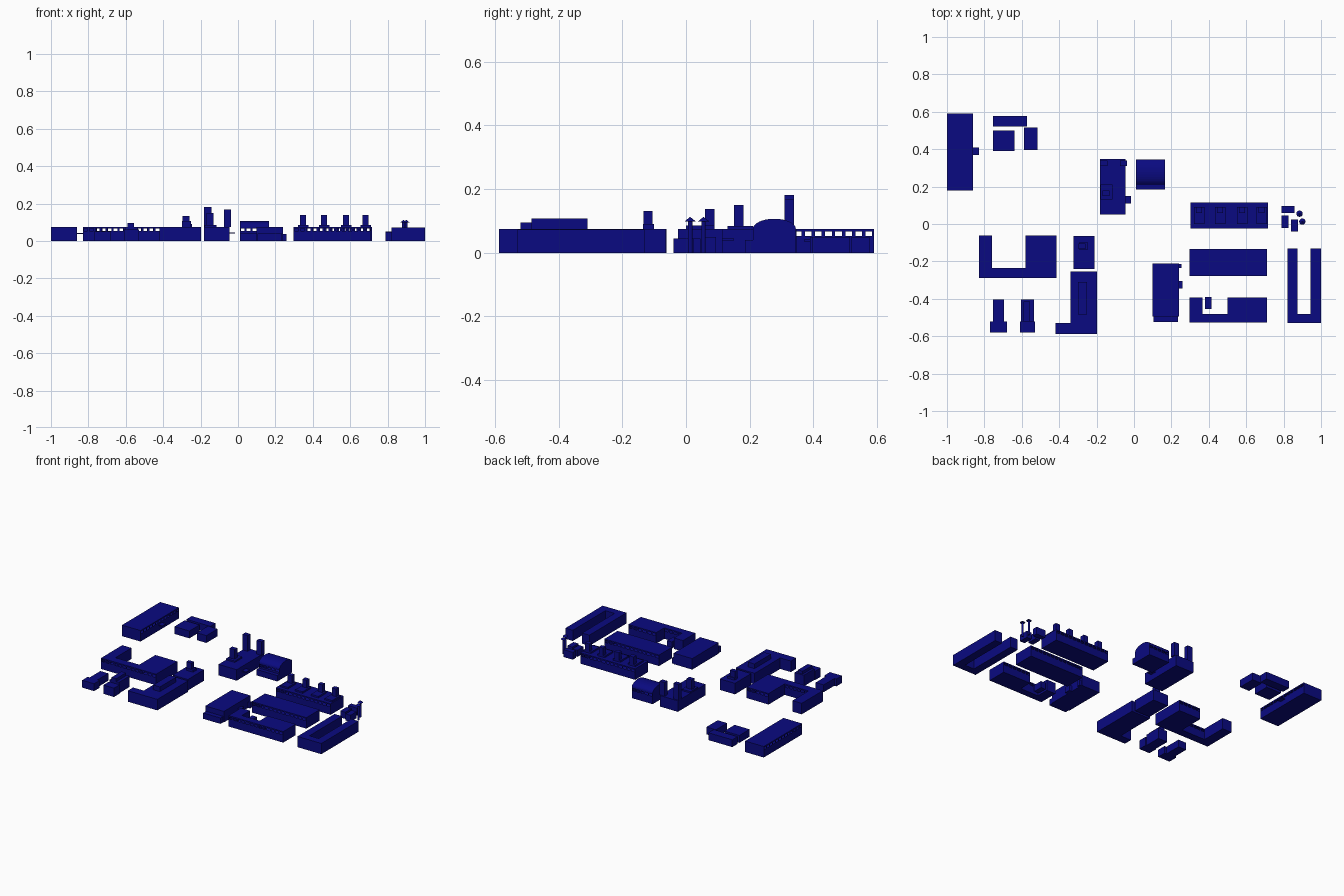
import bpy, bmesh, math

if "Cube" in bpy.data.objects:
    bpy.data.objects.remove(bpy.data.objects["Cube"])

navy = bpy.data.materials.new("navy")
navy.diffuse_color = (0.003, 0.003, 0.22, 1)
navy.use_nodes = True
navy.node_tree.nodes["Principled BSDF"].inputs["Base Color"].default_value = navy.diffuse_color


def finish(name, bm):
    me = bpy.data.meshes.new(name)
    bm.to_mesh(me)
    bm.free()
    me.materials.append(navy)
    ob = bpy.data.objects.new(name, me)
    bpy.context.collection.objects.link(ob)
    return ob


def quad(bm, a, b, z0, z1):
    """Vertical wall panel from plan point a to plan point b."""
    bm.faces.new([bm.verts.new(p) for p in
                  ((*a, z0), (*b, z0), (*b, z1), (*a, z1))])


def shell(name, outline, h, z=0.0, windows=""):
    """Building with floor, walls and flat roof over a counter-clockwise plan;
    walls running along an axis listed in windows get a row of openings."""
    bm = bmesh.new()
    bm.faces.new([bm.verts.new((x, y, h)) for x, y in outline])
    bm.faces.new([bm.verts.new((x, y, z)) for x, y in reversed(outline)])
    sill, head = h - 0.022, h - 0.008
    for i, a in enumerate(outline):
        b = outline[(i + 1) % len(outline)]
        dx, dy = b[0] - a[0], b[1] - a[1]
        length = math.hypot(dx, dy)
        axis = "x" if abs(dx) > abs(dy) else "y"
        if axis not in windows or length < 0.1:
            quad(bm, a, b, z, h)
            continue
        quad(bm, a, b, z, sill)
        quad(bm, a, b, head, h)
        n = int(length / 0.03)
        at = lambda t: (a[0] + dx * t, a[1] + dy * t)
        edge = 0.0
        for k in range(n):          # piers between the openings
            quad(bm, at(edge), at((k + 0.17) / n), sill, head)
            edge = (k + 0.83) / n
        quad(bm, at(edge), b, sill, head)
    bmesh.ops.remove_doubles(bm, verts=bm.verts, dist=1e-5)
    return finish(name, bm)


def block(name, x0, x1, y0, y1, h, z=0.0, windows=""):
    return shell(name, [(x0, y0), (x1, y0), (x1, y1), (x0, y1)], h, z, windows)


def court(name, x0, x1, y0, y1, nx0, nx1, ny, h, windows=""):
    """U-shaped building with a court open to the back."""
    return shell(name, [(x0, y0), (x1, y0), (x1, y1), (nx1, y1), (nx1, ny),
                        (nx0, ny), (nx0, y1), (x0, y1)], h, 0, windows)


H = 0.075

# North-west hall and its porch roof
block("long_hall", -1, -0.86, 0.178, 0.59, H, windows="y")
block("long_hall_porch", -0.86, -0.83, 0.37, 0.41, 0.042, 0.036)

# Three sheds beside the hall
block("shed_back", -0.753, -0.573, 0.52, 0.577, 0.05)
block("shed_left", -0.753, -0.64, 0.39, 0.50, 0.05)
block("shed_right", -0.587, -0.515, 0.395, 0.515, 0.05)

# West court building
court("west_court", -0.83, -0.415, -0.29, -0.062, -0.76, -0.58, -0.235, H, "x")

# Boiler house with chimney
block("boiler_house", -0.324, -0.21, -0.24, -0.065, H)
block("boiler_roof_step", -0.295, -0.245, -0.135, -0.10, 0.09, H)
block("boiler_chimney", -0.297, -0.258, -0.133, -0.105, 0.132, H)

# L-shaped workshop with roof monitor
shell("workshop", [(-0.42, -0.587), (-0.198, -0.587), (-0.198, -0.255),
                   (-0.34, -0.255), (-0.34, -0.53), (-0.42, -0.53)], H)
block("workshop_monitor", -0.30, -0.25, -0.485, -0.31, 0.107, H)

# Two small south-west sheds
block("small_shed", -0.755, -0.695, -0.52, -0.405, 0.05)
block("small_shed_front", -0.77, -0.68, -0.58, -0.52, 0.05)
block("monitor_shed", -0.605, -0.535, -0.52, -0.405, H)
block("monitor_shed_front", -0.61, -0.53, -0.58, -0.52, 0.06)
block("monitor_shed_roof", -0.59, -0.555, -0.52, -0.415, 0.095, H)

# Power house with three chimneys
block("power_house", -0.182, -0.045, 0.05, 0.347, H)
block("power_house_porch", -0.045, -0.015, 0.11, 0.15, 0.045, 0.039)
block("power_roof_step", -0.18, -0.115, 0.13, 0.21, 0.085, H)
for i, (x, y, top) in enumerate([(-0.162, 0.324, 0.182), (-0.057, 0.324, 0.168),
                                 (-0.15, 0.165, 0.15)]):
    block(f"power_chimney_{i}", x - .019, x + .019, y - .015, y + .015, top, H)

# Barrel-vaulted hall
block("vault_hall", 0.01, 0.167, 0.21, 0.345, H, windows="x")
block("vault_hall_front", 0.01, 0.167, 0.185, 0.21, 0.04)
bm = bmesh.new()
arcs = []
for x in (0.01, 0.167):
    arcs.append([bm.verts.new((x, 0.2775 + 0.0675 * math.cos(math.pi * i / 16),
                               H + 0.032 * math.sin(math.pi * i / 16)))
                 for i in range(17)])
for i in range(16):
    bm.faces.new((arcs[0][i], arcs[1][i], arcs[1][i + 1], arcs[0][i + 1]))
bm.faces.new(arcs[0])
bm.faces.new(arcs[1][::-1])
bmesh.ops.recalc_face_normals(bm, faces=bm.faces)
finish("vault_roof", bm)

# Foundry with four monitors and chimneys
block("foundry", 0.303, 0.717, -0.025, 0.115, H, windows="x")
for i, x in enumerate((0.348, 0.46, 0.578, 0.682)):
    block(f"foundry_monitor_{i}", x - .028, x + .028, 0.0, 0.09, 0.086, H)
    block(f"foundry_chimney_{i}", x - .016, x + .016, 0.06, 0.09, 0.138, H)

# Machine hall
block("machine_hall", 0.298, 0.71, -0.277, -0.135, H, windows="x")

# South court building and the small box in its yard
court("south_court", 0.298, 0.71, -0.527, -0.393, 0.365, 0.50, -0.48, H, "x")
block("yard_box", 0.38, 0.415, -0.455, -0.39, 0.045)

# Store with annexes
block("store", 0.10, 0.24, -0.495, -0.21, H)
block("store_front", 0.105, 0.235, -0.525, -0.495, 0.04)
block("store_annex", 0.24, 0.26, -0.345, -0.305, 0.038)
block("store_annex_back", 0.24, 0.255, -0.235, -0.215, 0.038)

# East court building
court("east_court", 0.82, 1.0, -0.53, -0.13, 0.875, 0.945, -0.48, 0.073)

# Pump sheds and two water towers
block("pump_shed_back", 0.788, 0.857, 0.06, 0.095, 0.05)
block("pump_shed_left", 0.788, 0.825, -0.022, 0.045, 0.045)
block("pump_shed_right", 0.84, 0.877, -0.04, 0.025, 0.045)
for n, (x, y) in enumerate([(0.885, 0.055), (0.90, 0.013)]):
    bm = bmesh.new()
    profile = [(0.007, 0), (0.007, 0.098), (0.017, 0.099), (0.001, 0.112)]
    rings = [[bm.verts.new((x + r * math.cos(math.tau * k / 12),
                            y + r * math.sin(math.tau * k / 12), z))
              for k in range(12)] for r, z in profile]
    for lo, hi in zip(rings, rings[1:]):
        for k in range(12):
            j = (k + 1) % 12
            bm.faces.new((lo[k], lo[j], hi[j], hi[k]))
    bm.faces.new(rings[-1])
    bm.faces.new(rings[0][::-1])
    finish(f"water_tower_{n}", bm)
